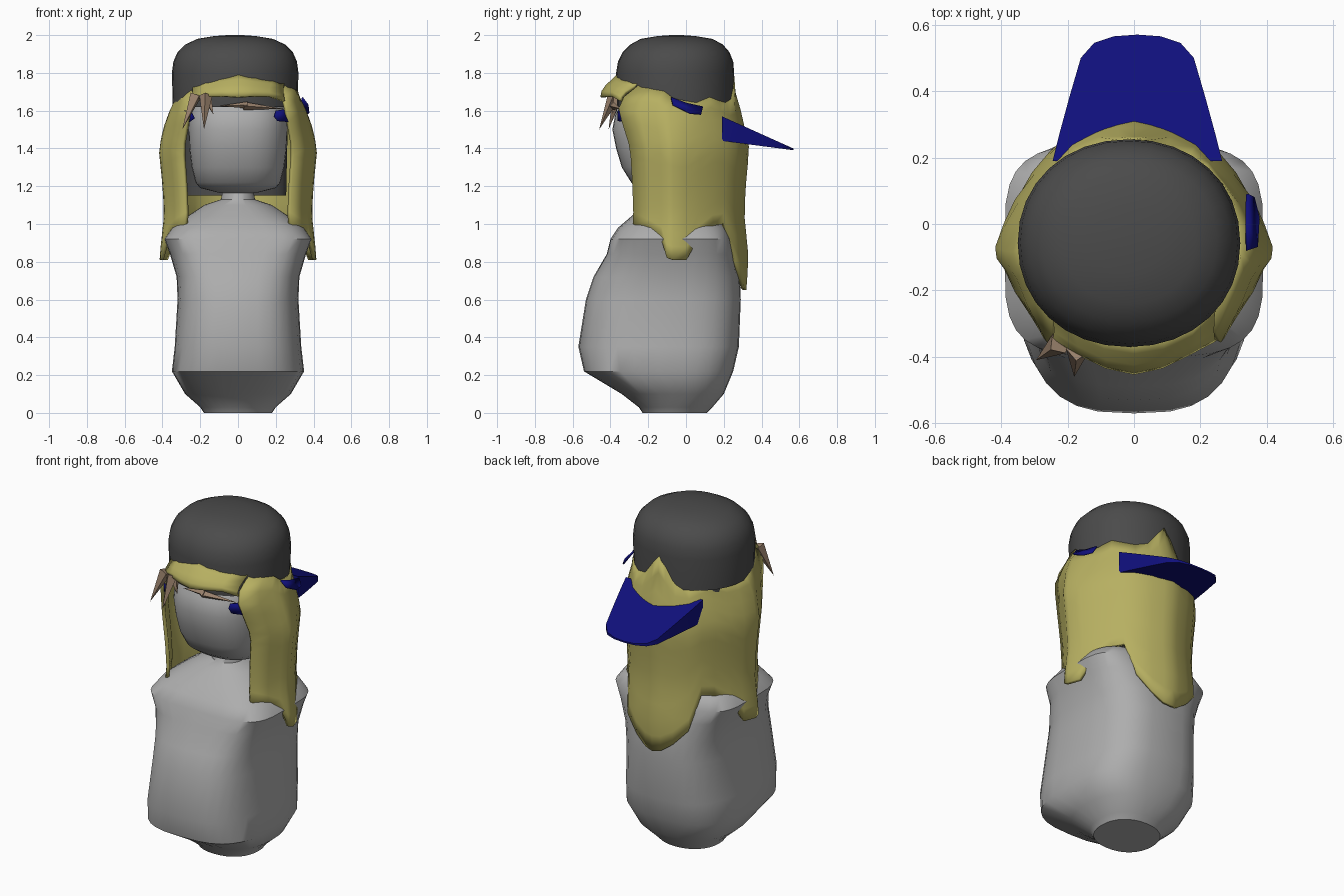
import bpy, bmesh, math
from mathutils import Vector

cube = bpy.data.objects.get("Cube")
if cube:
    bpy.data.objects.remove(cube, do_unlink=True)


def material(name, r, g, b):
    m = bpy.data.materials.new(name)
    m.use_nodes = True
    m.diffuse_color = (r, g, b, 1)
    m.node_tree.nodes["Principled BSDF"].inputs["Base Color"].default_value = (r, g, b, 1)
    return m


GREY = material("pale grey", 0.42, 0.42, 0.42)
DARK = material("charcoal", 0.07, 0.07, 0.07)
YELLOW = material("straw yellow", 0.47, 0.43, 0.12)
BLUE = material("navy blue", 0.005, 0.005, 0.2)
BROWN = material("tan brown", 0.32, 0.22, 0.15)


def make(name, verts, faces, mat, angle=45):
    me = bpy.data.meshes.new(name)
    me.from_pydata(verts, [], faces)
    me.materials.append(mat)
    me.shade_smooth()
    me.set_sharp_from_angle(angle=math.radians(angle))
    ob = bpy.data.objects.new(name, me)
    bpy.context.collection.objects.link(ob)
    return ob


def loft(name, sections, mat, n=32, cx=0):
    """Stack of superellipse sections: (z, half width, front y, back y, power)."""
    verts, faces = [], []
    for z, rx, y0, y1, p in sections:
        for i in range(n):
            a = math.tau * i / n
            c, s = math.cos(a), math.sin(a)
            x = math.copysign(abs(c) ** (2 / p), c) * rx
            y = math.copysign(abs(s) ** (2 / p), s) * (y1 - y0) / 2
            verts.append((cx + x, (y0 + y1) / 2 + y, z))
    for k in range(len(sections) - 1):
        for i in range(n):
            j = (i + 1) % n
            faces.append((k * n + i, k * n + j, k * n + n + j, k * n + n + i))
    faces.append(tuple(reversed(range(n))))
    faces.append(tuple(range(len(verts) - n, len(verts))))
    return make(name, verts, faces, mat)


# Body with a forward belly, square shoulders and a short neck
loft("body", [
    (0, .18, -.23, .11, 2.2), (.03, .2, -.25, .14, 2.2), (.1, .28, -.34, .2, 2.5),
    (.22, .35, -.54, .25, 2.9), (.35, .335, -.57, .28, 2.9), (.6, .32, -.53, .29, 2.9),
    (.72, .325, -.49, .285, 3), (.84, .36, -.42, .26, 3.4), (.92, .39, -.4, .24, 4),
    (.98, .35, -.36, .22, 3.6), (1.04, .27, -.29, .15, 2.8), (1.1, .18, -.22, .06, 2.2),
    (1.13, .09, -.18, 0, 2), (1.19, .08, -.17, 0, 2)], GREY)

# Face
loft("head", [
    (1.165, .1, -.18, .02, 2), (1.19, .2, -.25, .08, 2.3), (1.22, .225, -.29, .1, 2.4),
    (1.3, .245, -.34, .12, 2.4), (1.4, .258, -.37, .13, 2.4), (1.5, .262, -.39, .13, 2.4),
    (1.58, .26, -.375, .13, 2.4), (1.64, .25, -.34, .13, 2.4)], GREY)

# Rounded cap with its lining hanging behind the head
loft("cap", [
    (1.15, .27, -.04, .2, 2), (1.615, .28, -.04, .2, 2), (1.62, .33, -.365, .255, 2.1),
    (1.8, .335, -.37, .255, 2.1), (1.86, .327, -.36, .25, 2.1), (1.91, .305, -.335, .23, 2.1),
    (1.95, .265, -.295, .195, 2.1), (1.98, .2, -.24, .14, 2.1),
    (1.995, .11, -.15, .05, 2), (2, .04, -.08, -.02, 2)], DARK, cx=-.015)

# Hair: width factor by height
FLARE = [(2, .75), (1.8, .75), (1.66, .83), (1.6, .88), (1.4, 1), (1.2, .95),
         (1.05, .93), (.82, .99), (.6, .95)]


def flare(z):
    for (z1, f1), (z0, f0) in zip(FLARE, FLARE[1:]):
        if z >= z0:
            return f0 + (f1 - f0) * (z - z0) / (z1 - z0)
    return FLARE[-1][1]


def hair_shell(name, columns, rows, blend):
    """Half shell from front to back, each column (x, y, top z, bottom z), then mirrored."""
    verts, faces = [], []
    for px, py, top, bottom in columns:
        d = Vector((px / .315, (py + .055) / .3))
        d.normalize()
        for r in range(rows + 1):
            t = r / rows
            z = top + (bottom - top) * t
            f = flare(z)
            x = px * f
            y = -.05 + (py + .05) * f + 1.6 * max(0, min(z, 1.6) - 1.4) * min(0, py)
            w = min(1, t * blend)
            verts.append((d.x * .315 * (1 - w) + x * w,
                          (d.y * .3 - .055) * (1 - w) + y * w, z))
    m = rows + 1
    for c in range(len(columns) - 1):
        for r in range(rows):
            faces.append((c * m + r + 1, c * m + m + r + 1, c * m + m + r, c * m + r))
    ob = make(name, verts, faces, YELLOW, 60)
    mirror = ob.modifiers.new("mirror", "MIRROR")
    mirror.use_clip = True
    solid = ob.modifiers.new("thickness", "SOLIDIFY")
    solid.thickness = .02
    solid.offset = 0
    return ob


hair_shell("long_hair", [
    (.29, -.29, 1.73, 1.0), (.35, -.2, 1.71, .96), (.385, -.13, 1.7, .92),
    (.405, -.1, 1.68, .82), (.41, -.07, 1.66, .81), (.385, 0, 1.65, .81),
    (.35, .07, 1.64, .93), (.3, .15, 1.67, .99), (.25, .21, 1.65, 1.0),
    (.2, .26, 1.64, .8), (.12, .295, 1.66, .71), (.05, .315, 1.74, .66),
    (0, .325, 1.79, .65)], 12, 10)
hair_shell("fringe", [
    (0, -.38, 1.79, 1.67), (.1, -.365, 1.77, 1.675), (.2, -.33, 1.755, 1.675),
    (.29, -.29, 1.74, 1.65)], 4, 1.6)

# Wedge shaped visor at the back
outline = [(.255, .19), (.235, .27), (.205, .38), (.17, .5), (.13, .545), (.07, .565), (0, .57)]
outline += [(-x, y) for x, y in reversed(outline[:-1])]
top = [(x + .01, y, 1.57 - (y - .19) * .45) for x, y in outline]
low = [(x + .01, y, 1.44 - (y - .19) * .13) for x, y in outline]
n = len(outline)
sides = [(i, (i + 1) % n, n + (i + 1) % n, n + i) for i in range(n)]
visor = make("visor", top + low, [tuple(range(n)), tuple(reversed(range(n, 2 * n)))]
             + [tuple(reversed(f)) for f in sides], BLUE, 40)
bm = bmesh.new()
bm.from_mesh(visor.data)
bmesh.ops.recalc_face_normals(bm, faces=bm.faces)
bm.to_mesh(visor.data)
bm.free()


def plate(name, pts, mat):
    """Thin plate from a loop of points."""
    ob = make(name, pts, [tuple(range(len(pts)))], mat)
    solid = ob.modifiers.new("thickness", "SOLIDIFY")
    solid.thickness = .008
    solid.offset = 0


# Peeks of the cap band at the temples and beside the face
plate("band_side", [(.34, -.08, 1.67), (.37, -.07, 1.63), (.375, .02, 1.585),
                    (.36, .08, 1.58), (.34, .09, 1.62), (.338, 0, 1.64)], BLUE)
plate("band_front_left", [(.19, -.36, 1.57), (.2, -.36, 1.6), (.26, -.33, 1.61),
                          (.27, -.33, 1.54), (.21, -.36, 1.545)], BLUE)
plate("band_front_right", [(-.27, -.32, 1.53), (-.23, -.345, 1.56), (-.25, -.34, 1.6),
                           (-.28, -.32, 1.6)], BLUE)


def tuft(name, base, tip, radius):
    """Pointed four-sided lock of hair."""
    base, tip = Vector(base), Vector(tip)
    turn = (tip - base).to_track_quat("Z", "Y")
    ring = [base + turn @ Vector((math.cos(a) * radius, math.sin(a) * radius, 0))
            for a in (k * math.pi / 2 for k in range(4))]
    make(name, ring + [tip], [(3, 2, 1, 0)] + [(k, (k + 1) % 4, 4) for k in range(4)], BROWN, 30)


tuft("tuft_outer", (-.225, -.36, 1.68), (-.295, -.41, 1.5), .035)
tuft("tuft_middle", (-.17, -.38, 1.68), (-.18, -.46, 1.5), .035)
tuft("tuft_inner", (-.16, -.37, 1.66), (-.13, -.39, 1.58), .025)
tuft("brow_lock_right", (.05, -.385, 1.63), (-.1, -.385, 1.625), .018)
tuft("brow_lock_left", (.03, -.385, 1.625), (.24, -.345, 1.61), .022)
